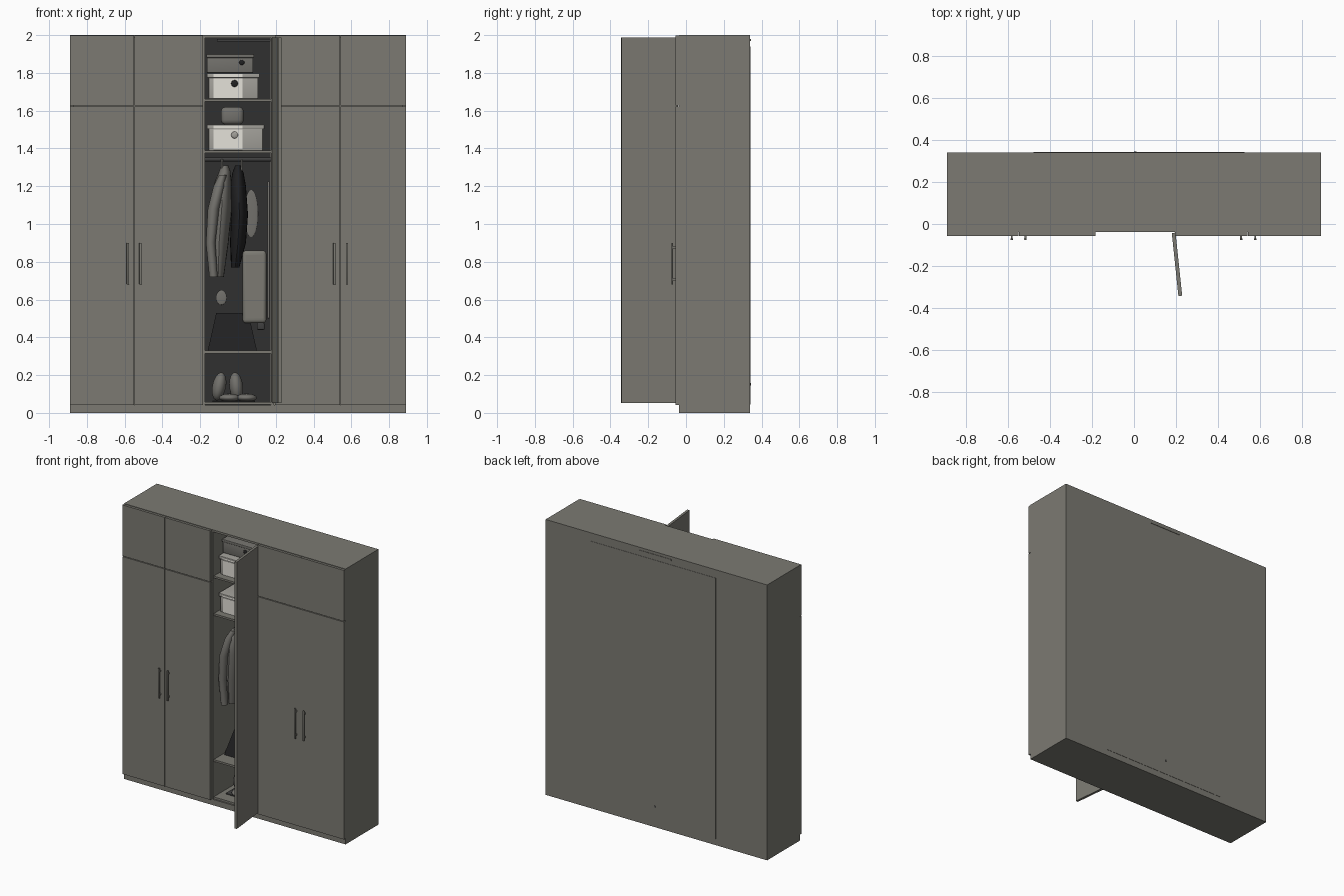
import bpy, bmesh, math
from mathutils import Matrix, Vector

if "Cube" in bpy.data.objects:
    bpy.data.objects.remove(bpy.data.objects["Cube"])


def mat(name, r, g, b):
    m = bpy.data.materials.new(name)
    m.diffuse_color = (r, g, b, 1)
    m.use_nodes = True
    m.node_tree.nodes["Principled BSDF"].inputs["Base Color"].default_value = m.diffuse_color
    return m


GREY = mat("warm grey board", 0.2, 0.195, 0.17)
DARK = mat("dark backing", 0.03, 0.03, 0.03)
BLACK = mat("black fabric", 0.015, 0.015, 0.016)
WHITE = mat("off white card", 0.78, 0.76, 0.70)
MID = mat("light grey card", 0.36, 0.35, 0.32)
CLOTH = mat("grey cloth", 0.17, 0.165, 0.15)
SHADE = mat("charcoal cloth", 0.05, 0.05, 0.05)


def finish(name, bm, m, smooth=False):
    bmesh.ops.recalc_face_normals(bm, faces=bm.faces)
    me = bpy.data.meshes.new(name)
    bm.to_mesh(me)
    bm.free()
    me.materials.append(m)
    ob = bpy.data.objects.new(name, me)
    bpy.context.collection.objects.link(ob)
    if smooth:
        bpy.ops.object.select_all(action='DESELECT')
        ob.select_set(True)
        bpy.context.view_layer.objects.active = ob
        bpy.ops.object.shade_smooth_by_angle(angle=math.radians(40))
    return ob


def box(name, x0, x1, y0, y1, z0, z1, m=GREY, bevel=0):
    bm = bmesh.new()
    bmesh.ops.create_cube(bm, size=1)
    for v in bm.verts:
        v.co = Vector(((x0 + x1) / 2 + v.co.x * (x1 - x0),
                       (y0 + y1) / 2 + v.co.y * (y1 - y0),
                       (z0 + z1) / 2 + v.co.z * (z1 - z0)))
    if bevel:
        bmesh.ops.bevel(bm, geom=bm.edges[:], offset=bevel, segments=3,
                        profile=0.5, affect='EDGES')
    return finish(name, bm, m, bevel > 0)


def ball(name, c, r, m, tilt=0):
    bm = bmesh.new()
    bmesh.ops.create_uvsphere(bm, u_segments=24, v_segments=12, radius=1)
    bm.transform(Matrix.Translation(c) @ Matrix.Rotation(tilt, 4, 'Y') @ Matrix.Diagonal((*r, 1)))
    return finish(name, bm, m, True)


def rod(name, a, b, r, m, n=16):
    a, b = Vector(a), Vector(b)
    d = b - a
    bm = bmesh.new()
    bmesh.ops.create_cone(bm, cap_ends=True, segments=n, radius1=r, radius2=r, depth=d.length)
    bm.transform(Matrix.Translation((a + b) / 2) @ d.to_track_quat('Z', 'Y').to_matrix().to_4x4())
    return finish(name, bm, m, True)


def loft(name, sections, m, n=20):
    """sections: (z, centre x, centre y, radius x, radius y)"""
    bm = bmesh.new()
    rings = []
    for z, cx, cy, rx, ry in sections:
        rings.append([bm.verts.new((cx + rx * math.cos(t * math.tau / n),
                                    cy + ry * math.sin(t * math.tau / n), z)) for t in range(n)])
    for p, q in zip(rings, rings[1:]):
        for i in range(n):
            bm.faces.new((p[i], p[(i + 1) % n], q[(i + 1) % n], q[i]))
    bm.faces.new(rings[0])
    bm.faces.new(rings[-1])
    return finish(name, bm, m, True)


W, F, B = 0.89, -0.037, 0.34

# carcass
box("plinth", -W, W, F, B, 0, 0.042)
box("top_board", -W, W, F, B, 1.985, 2.0)
box("back_board", -W, W, 0.325, B, 0.042, 1.985)
box("inner_backing", -0.175, 0.172, 0.318, 0.325, 0.042, 1.985, DARK)
for s, n in ((-1, "left"), (1, "right")):
    box(n + "_side", min(s * W, s * 0.87), max(s * W, s * 0.87), F, 0.325, 0.042, 1.985)
    box(n + "_divider", min(s * 0.19, s * 0.174), max(s * 0.19, s * 0.174), F, 0.325, 0.042, 1.985)
for z in (0.044, 0.315, 1.375, 1.648):
    box("shelf", -0.174, 0.174, -0.03, 0.318, z, z + 0.014)

# closed doors, lower and upper
for x0, x1 in ((-0.89, -0.55), (-0.547, -0.184), (0.196, 0.54), (0.543, 0.89)):
    box("lower_door", x0, x1, -0.056, F - 0.001, 0.043, 1.622)
    box("upper_door", x0, x1, -0.056, F - 0.001, 1.627, 1.997)

# door handles
for x in (-0.583, -0.517, 0.51, 0.577):
    box("handle_bar", x - 0.006, x + 0.006, -0.076, -0.068, 0.68, 0.9, GREY, 0.002)
    for z in (0.7, 0.87):
        box("handle_post", x - 0.004, x + 0.004, -0.07, -0.055, z, z + 0.012)

# open centre door
door = box("open_door", 0, 0.018, -0.302, 0, 0.052, 1.988)
door.matrix_world = Matrix.Translation((0.18, -0.043, 0)) @ Matrix.Rotation(math.radians(6), 4, 'Z')

# back panel, slot and knob
box("back_panel", -0.478, 0.526, B, B + 0.002, 0.045, 1.94)
box("back_slot", -0.12, 0.14, B, B + 0.003, 1.97, 1.98)
box("back_knob", 0, 0.012, B, B + 0.005, 0.145, 0.157, SHADE)

# rails
rod("hanging_rail", (-0.174, 0.14, 1.342), (0.174, 0.14, 1.342), 0.011, SHADE)
box("top_rail", -0.11, 0.172, 0.0, 0.02, 1.965, 1.98, SHADE)

# storage boxes, with light front plates and round pulls
box("top_box", -0.165, 0.08, 0.06, 0.28, 1.8, 1.88, CLOTH, 0.004)
box("top_box_lid", -0.168, 0.085, 0.055, 0.285, 1.88, 1.9, CLOTH, 0.004)
ball("top_box_pull", (0.02, 0.055, 1.855), (0.014, 0.006, 0.014), BLACK)
for z, x1, h, pull in ((1.662, 0.115, 0.136, BLACK), (1.389, 0.14, 0.137, MID)):
    box("storage_box", -0.155, x1 - 0.008, 0.02, 0.28, z, z + h - 0.02, MID, 0.004)
    box("storage_lid", -0.165, x1, 0.012, 0.288, z + h - 0.024, z + h, MID, 0.004)
    box("storage_front", -0.13, 0.025, 0.013, 0.02, z + 0.004, z + h - 0.026, WHITE)
    box("lid_front", -0.13, 0.025, 0.008, 0.012, z + h - 0.02, z + h - 0.004, WHITE)
    ball("storage_pull", (-0.018, 0.01, z + h * 0.6), (0.018, 0.006, 0.018), pull)
box("folded_bundle", -0.09, 0.03, 0.08, 0.22, 1.526, 1.62, CLOTH, 0.025)

# hanging garments: thin across the rail, deep front to back
loft("grey_jacket", [(0.72, -0.105, 0.15, 0.03, 0.10), (0.9, -0.10, 0.15, 0.05, 0.12),
                     (1.1, -0.085, 0.15, 0.055, 0.13), (1.22, -0.08, 0.15, 0.045, 0.12),
                     (1.28, -0.07, 0.15, 0.03, 0.06), (1.31, -0.07, 0.15, 0.018, 0.03)], CLOTH)
loft("jacket_sleeve", [(0.72, -0.13, 0.03, 0.022, 0.025), (0.9, -0.145, 0.03, 0.025, 0.03),
                       (1.08, -0.13, 0.03, 0.03, 0.035), (1.2, -0.1, 0.05, 0.03, 0.04),
                       (1.26, -0.08, 0.08, 0.02, 0.04)], CLOTH)
loft("dark_coat", [(0.77, -0.015, 0.15, 0.022, 0.08), (0.9, 0.0, 0.15, 0.042, 0.12),
                   (1.05, 0.008, 0.15, 0.045, 0.13), (1.2, 0.0, 0.15, 0.042, 0.12),
                   (1.27, 0.0, 0.15, 0.03, 0.07), (1.31, 0.0, 0.15, 0.015, 0.03)], BLACK)
for x in (-0.085, 0.02):
    rod("hanger_hook", (x, 0.12, 1.28), (x, 0.12, 1.345), 0.005, MID, 8)

# oval and round discs on the backing
ball("oval_mirror", (0.07, 0.314, 1.055), (0.035, 0.004, 0.125), CLOTH)
ball("round_disc", (-0.088, 0.314, 0.61), (0.027, 0.004, 0.038), CLOTH)

# hard case with foot, and slim board beside it
box("hard_case", 0.025, 0.15, 0.1, 0.28, 0.475, 0.86, GREY, 0.018)
box("hard_case_rib", 0.04, 0.135, 0.096, 0.102, 0.5, 0.835, GREY)
box("case_foot", 0.1, 0.14, 0.15, 0.2, 0.44, 0.476, SHADE, 0.006)
box("slim_board", 0.156, 0.168, 0.08, 0.25, 0.5, 1.225, CLOTH, 0.003)

# dark holdall: tapering wedge
bm = bmesh.new()
bmesh.ops.create_cube(bm, size=1)
for v in bm.verts:
    top = v.co.z > 0
    v.co = Vector((-0.03 + v.co.x * (0.17 if top else 0.26),
                   0.17 + v.co.y * (0.06 if top else 0.2), 0.53 if top else 0.33))
finish("holdall", bm, BLACK)

# shoes
for x, tilt in ((-0.1, 0.2), (-0.01, -0.1)):
    ball("shoe_upright", (x, 0.16, 0.14), (0.036, 0.05, 0.075), CLOTH, tilt)
    ball("shoe_toe", (x + 0.055, 0.09, 0.08), (0.055, 0.06, 0.022), CLOTH)
    box("shoe_sole", x - 0.035, x + 0.1, 0.05, 0.18, 0.058, 0.066, SHADE, 0.003)
